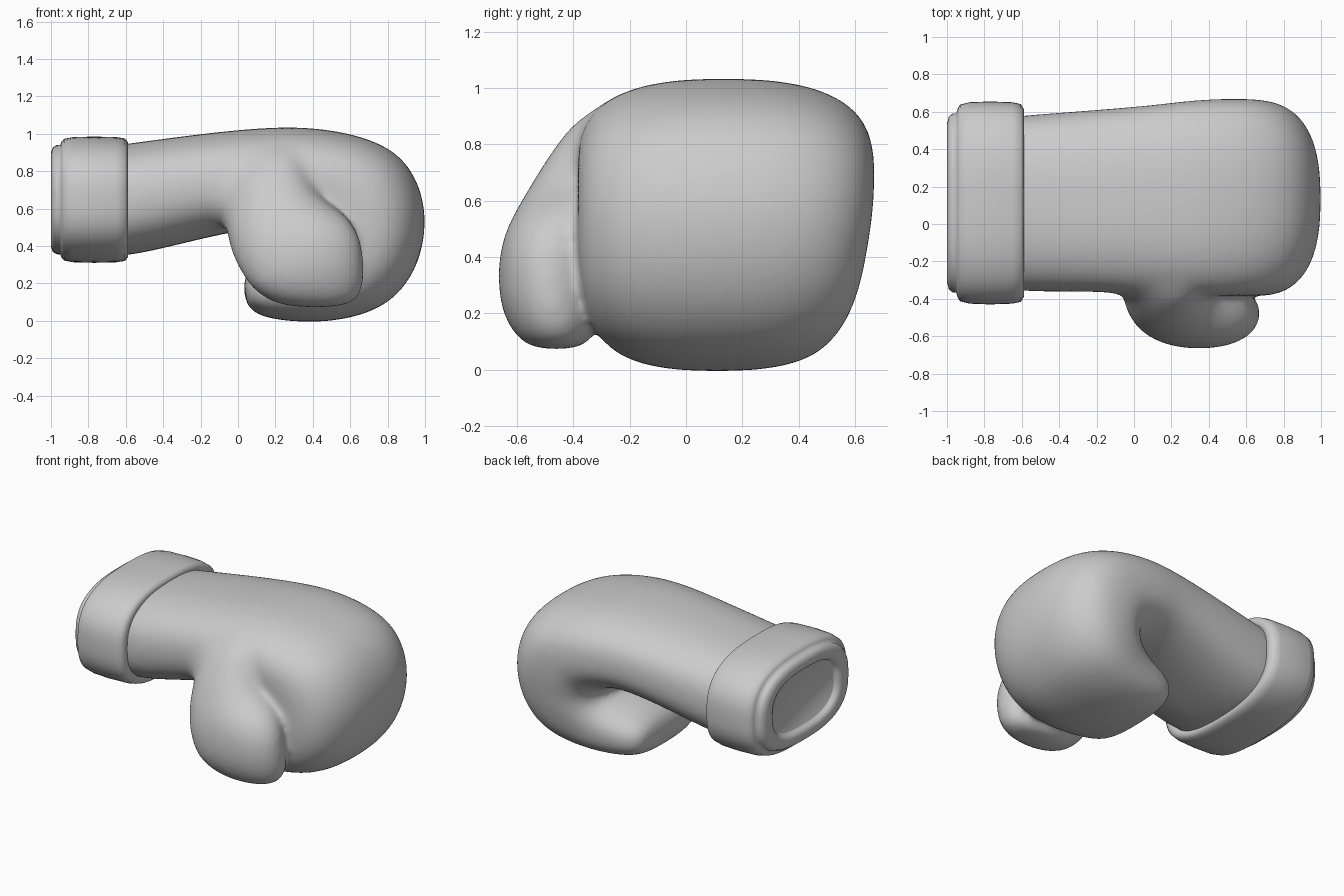
import bpy, bmesh, math
from mathutils import Vector

if "Cube" in bpy.data.objects:
    bpy.data.objects.remove(bpy.data.objects["Cube"])


def loft(bm, stations, n, count=32):
    """Skin superellipse rings. Station: outer (x, z), inner (x, z), y min, y max."""
    rings = []
    for xo, zo, xi, zi, y0, y1 in stations:
        mid = Vector(((xo + xi) / 2, (y0 + y1) / 2, (zo + zi) / 2))
        u = Vector(((xo - xi) / 2, 0, (zo - zi) / 2))
        v = Vector((0, (y1 - y0) / 2, 0))
        ring = []
        for i in range(count):
            a = 2 * math.pi * i / count
            c, s = math.cos(a), math.sin(a)
            r = (abs(c) ** n + abs(s) ** n) ** (-1 / n)
            ring.append(bm.verts.new(mid + u * c * r + v * s * r))
        rings.append(ring)
    for a, b in zip(rings, rings[1:]):
        for i in range(count):
            j = (i + 1) % count
            bm.faces.new((a[i], a[j], b[j], b[i]))
    bm.faces.new(rings[0])
    bm.faces.new(rings[-1])


def finish(bm, name):
    bmesh.ops.recalc_face_normals(bm, faces=bm.faces)
    for f in bm.faces:
        f.smooth = True
    me = bpy.data.meshes.new(name)
    bm.to_mesh(me)
    bm.free()
    ob = bpy.data.objects.new(name, me)
    bpy.context.collection.objects.link(ob)
    return ob


# Hand: back of the glove curling round the knuckles into the folded fingers
hand = [
    (-.80, .92, -.80, .35, -.34, .56),
    (-.60, .945, -.60, .335, -.36, .58),
    (-.20, 1.00, -.20, .44, -.37, .61),
    (.10, 1.03, .10, .50, -.38, .635),
    (.36, 1.04, .22, .49, -.385, .66),
    (.66, .995, .28, .47, -.385, .67),
    (.88, .89, .30, .45, -.385, .67),
    (.985, .70, .31, .43, -.385, .665),
    (1.01, .50, .31, .42, -.385, .65),
    (.96, .27, .30, .41, -.38, .63),
    (.81, .08, .28, .40, -.36, .595),
    (.58, .005, .24, .385, -.33, .55),
    (.38, -.01, .19, .36, -.30, .52),
    (.20, .005, .125, .33, -.27, .49),
    (.09, .035, .055, .28, -.23, .45),
    (.035, .10, .03, .21, -.14, .36),
]
# Thumb: root buried in the hand, bulging outward, rounded at the tip
thumb = [
    (.30, .99, -.02, .86, -.375, -.05),
    (.36, .83, -.07, .66, -.50, -.08),
    (.43, .66, -.08, .46, -.605, -.10),
    (.57, .58, -.03, .33, -.655, -.22),
    (.655, .46, .03, .23, -.67, -.30),
    (.675, .30, .10, .15, -.66, -.31),
    (.67, .16, .20, .09, -.61, -.32),
    (.60, .075, .35, .07, -.54, -.38),
]
bm = bmesh.new()
loft(bm, hand, 2.6)
loft(bm, thumb, 2.2)
glove = finish(bm, "glove_body")
sub = glove.modifiers.new("round", 'SUBSURF')
sub.levels = sub.render_levels = 2
rem = glove.modifiers.new("merge", 'REMESH')
rem.mode = 'VOXEL'
rem.voxel_size = .018
rem.use_smooth_shade = True
smo = glove.modifiers.new("soften", 'SMOOTH')
smo.factor = .5
smo.iterations = 10

# Freeze the merged skin, then melt the thumb root into the side of the hand
bpy.context.view_layer.update()
dg = bpy.context.evaluated_depsgraph_get()
skin = bpy.data.meshes.new_from_object(glove.evaluated_get(dg))
glove.modifiers.clear()
glove.data = skin
root = glove.vertex_groups.new(name="thumb_root")
for v in skin.vertices:
    d = math.hypot(v.co.x + .04, v.co.z - .68)
    if v.co.y < 0 and d < .5:
        w = min(1, 2 * (1 - d / .5)) * min(1, -v.co.y / .2)
        root.add([v.index], w, 'REPLACE')
melt = glove.modifiers.new("melt_thumb_root", 'SMOOTH')
melt.factor = .5
melt.iterations = 130
melt.vertex_group = root.name

# Cuff: padded band, stepped rim and shallow opening, as (x, inset) profile
cuff_profile = [
    (-.62, -.10), (-.592, -.05), (-.588, -.03), (-.605, -.01), (-.65, -.003),
    (-.77, 0), (-.88, -.003), (-.93, -.012), (-.945, -.03), (-.95, -.045),
    (-.97, -.046), (-.99, -.058), (-1.0, -.085), (-.997, -.115),
    (-.985, -.135), (-.965, -.14), (-.96, -.145),
]
bm = bmesh.new()
# The rim narrows a little more across the width than in height
loft(bm, [(x, .985 + d, x, .31 - d, -.43 - d * 1.4, .655 + d * 1.4)
          for x, d in cuff_profile], 2.7, 64)
cuff = finish(bm, "cuff")
